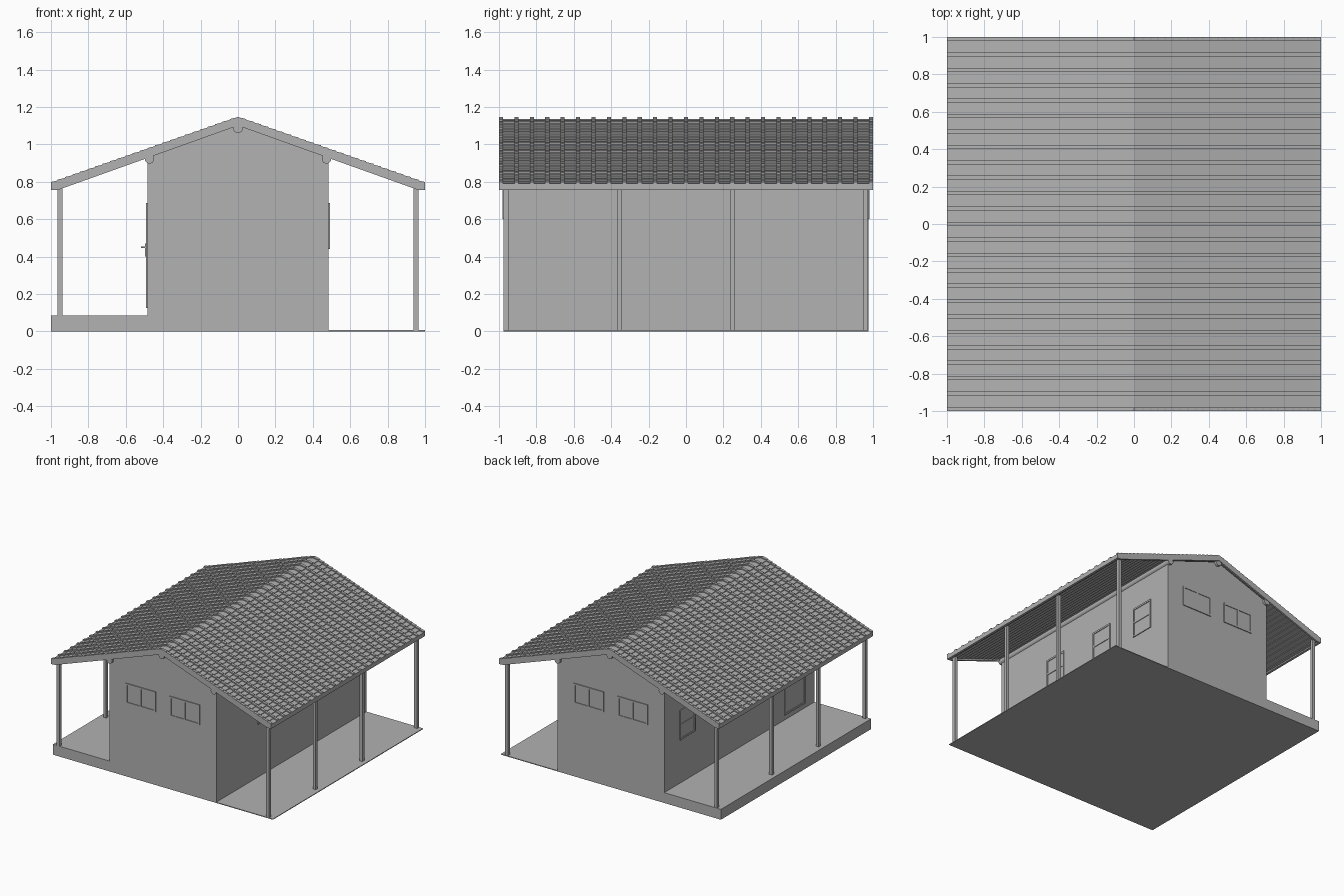
import bpy
import bmesh
from math import radians

if "Cube" in bpy.data.objects:
    bpy.data.objects.remove(bpy.data.objects["Cube"], do_unlink=True)

# Single plain colour
grey = bpy.data.materials.new("plain_grey")
grey.use_nodes = True
GREY = (0.445, 0.445, 0.445, 1)
grey.diffuse_color = GREY
grey.node_tree.nodes["Principled BSDF"].inputs["Base Color"].default_value = GREY

SLOPE = 0.352
HALF_WALL = 0.485
END = 0.975


def finish(name, bm):
    bmesh.ops.recalc_face_normals(bm, faces=bm.faces)
    mesh = bpy.data.meshes.new(name)
    bm.to_mesh(mesh)
    bm.free()
    mesh.materials.append(grey)
    obj = bpy.data.objects.new(name, mesh)
    bpy.context.collection.objects.link(obj)
    return obj


def prism(bm, profile, y0, y1):
    """Extrude an xz profile from y0 to y1."""
    front = [bm.verts.new((x, y0, z)) for x, z in profile]
    back = [bm.verts.new((x, y1, z)) for x, z in profile]
    bm.faces.new(front)
    bm.faces.new(back[::-1])
    n = len(profile)
    for i in range(n):
        j = (i + 1) % n
        bm.faces.new((front[j], front[i], back[i], back[j]))


def box(bm, x0, x1, y0, y1, z0, z1):
    prism(bm, [(x0, z0), (x1, z0), (x1, z1), (x0, z1)], y0, y1)


def roof_line(x, drop=0.0):
    return 1.142 - SLOPE * x - drop


# House body with gabled ends
bm = bmesh.new()
eave = 1.1 - SLOPE * HALF_WALL
prism(bm, [(-HALF_WALL, 0), (HALF_WALL, 0), (HALF_WALL, eave),
           (0, 1.1), (-HALF_WALL, eave)], -END, END)
finish("house_walls", bm)

# Raised porch and low paving
bm = bmesh.new()
box(bm, -1, -HALF_WALL, -END, END, 0, 0.085)
finish("raised_porch", bm)
bm = bmesh.new()
box(bm, HALF_WALL, 1, -END, END, 0, 0.006)
finish("low_paving", bm)

# Porch posts
bm = bmesh.new()
for side in (-1, 1):
    for y in (-0.962, -0.357, 0.249, 0.96):
        a, b = sorted((side * 0.939, side * 0.965))
        box(bm, a, b, y - 0.013, y + 0.013, 0, 0.775)
finish("porch_posts", bm)

# Overlapping tile rows, with raised ribs running down each slope
ROWS, RIBS = 25, 25
tiles, ribs = bmesh.new(), bmesh.new()
for side in (-1, 1):
    for i in range(ROWS):
        x0, x1 = i / ROWS, min((i + 1.1) / ROWS, 1)

        def course(lift, depth):
            return [(side * x0, roof_line(x0, 0.006) + lift),
                    (side * x1, roof_line(x1) + lift),
                    (side * x1, roof_line(x1, depth)),
                    (side * x0, roof_line(x0, depth + 0.006))]

        prism(tiles, course(0, 0.028), -0.995, 0.995)
        for k in range(RIBS):
            y = -0.989 + k * 1.978 / (RIBS - 1)
            prism(ribs, course(0.009, 0.004), y - 0.011, y + 0.011)
finish("roof_tiles", tiles)
finish("tile_ribs", ribs)

# Boards along the gables and eaves
bm = bmesh.new()
for side in (-1, 1):
    verge = [(0, 1.147), (side, 0.795), (side, 0.755), (side * 0.96, 0.757),
             (0, 1.1)]
    for y0, y1 in ((-1, -0.985), (0.985, 1)):
        prism(bm, verge, y0, y1)
    a, b = sorted((side * 0.98, side))
    box(bm, a, b, -1, 1, 0.755, 0.787)
finish("roof_edge_boards", bm)

# Round roof beams showing at the gables
for name, x, z in (("ridge_beam", 0, 1.085), ("left_beam", 0.473, 0.922),
                   ("right_beam", -0.473, 0.922)):
    bpy.ops.mesh.primitive_cylinder_add(
        vertices=16, radius=0.025, depth=1.99, location=(x, 0, z),
        rotation=(radians(90), 0, 0))
    beam = bpy.context.object
    beam.name = name
    beam.data.materials.append(grey)
    bpy.ops.object.shade_smooth_by_angle()


# Windows: frame bars standing proud of thin panes
def window(bm, axis, side, a0, a1, z0, z1, split):
    wall = HALF_WALL if axis == "x" else END

    def plate(u0, u1, w0, w1, proud):
        n0, n1 = sorted((side * (wall - 0.002), side * (wall + proud)))
        if axis == "x":
            box(bm, n0, n1, u0, u1, w0, w1)
        else:
            box(bm, u0, u1, n0, n1, w0, w1)

    t = 0.014
    plate(a0, a1, z0, z1, 0.002)
    for w in (z0, z1 - t):
        plate(a0, a1, w, w + t, 0.007)
    for u in (a0, a1 - t):
        plate(u, u + t, z0, z1, 0.007)
    mid_a, mid_z = (a0 + a1) / 2, (z0 + z1) / 2
    if split == "upright":
        plate(mid_a - t / 2, mid_a + t / 2, z0, z1, 0.007)
    elif split == "across":
        plate(a0, a1, mid_z - t / 2, mid_z + t / 2, 0.007)


bm = bmesh.new()
for side in (-1, 1):
    for a in (-0.336, 0.064):
        window(bm, "y", side, a, a + 0.272, 0.6, 0.767, "upright")
finish("gable_windows", bm)

bm = bmesh.new()
for y in (0.575, 0.1, -0.44):
    window(bm, "x", 1, y, y + 0.2, 0.44, 0.685, "across")
for y in (0.575, 0.1):
    window(bm, "x", -1, y, y + 0.2, 0.44, 0.685, "across")
finish("side_windows", bm)

# Door on the raised porch, with lock plate and handle
bm = bmesh.new()
window(bm, "x", -1, -0.85, -0.585, 0.125, 0.685, "none")
finish("door", bm)
bm = bmesh.new()
box(bm, -0.498, -0.485, -0.632, -0.612, 0.4, 0.47)
box(bm, -0.515, -0.495, -0.627, -0.617, 0.445, 0.455)
box(bm, -0.519, -0.509, -0.68, -0.612, 0.445, 0.455)
finish("door_handle", bm)
